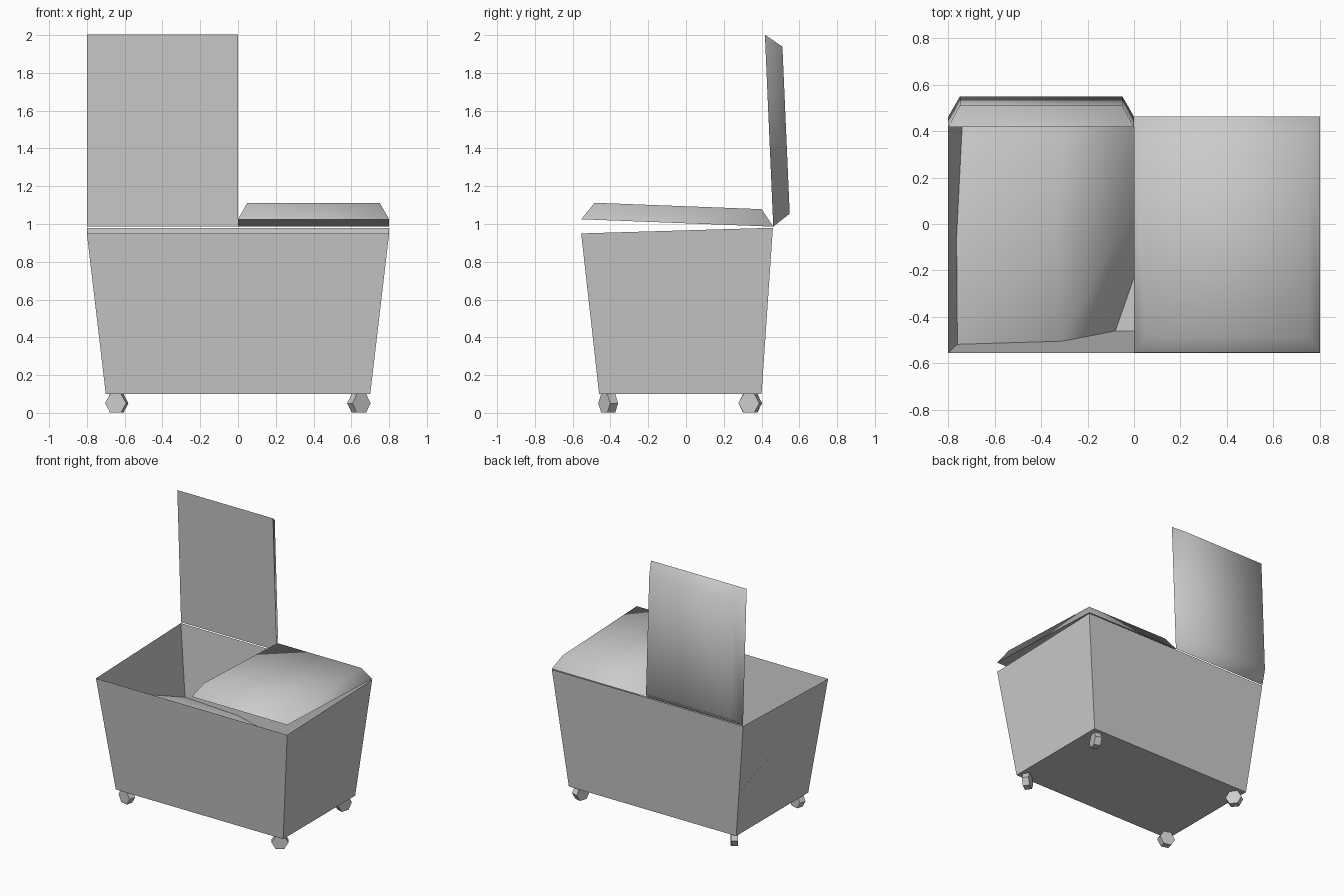
import bpy, bmesh
from math import sin, cos, radians
from mathutils import Vector, Matrix

if "Cube" in bpy.data.objects:
    bpy.data.objects.remove(bpy.data.objects["Cube"], do_unlink=True)

grey = bpy.data.materials.new("plain grey")
grey.use_nodes = True
grey.diffuse_color = (0.6, 0.6, 0.6, 1)
grey.node_tree.nodes["Principled BSDF"].inputs["Base Color"].default_value = (0.6, 0.6, 0.6, 1)


def finish(bm, name, smooth=None):
    """Turn a bmesh into a grey object, smooth below the given angle."""
    mesh = bpy.data.meshes.new(name)
    bm.to_mesh(mesh)
    bm.free()
    mesh.materials.append(grey)
    obj = bpy.data.objects.new(name, mesh)
    bpy.context.collection.objects.link(obj)
    if smooth:
        bpy.ops.object.select_all(action="DESELECT")
        obj.select_set(True)
        bpy.context.view_layer.objects.active = obj
        bpy.ops.object.shade_smooth_by_angle(angle=radians(smooth))
    return obj


def loft(bm, low, high):
    """Join two matching loops with side faces."""
    for i in range(len(low)):
        j = (i + 1) % len(low)
        bm.faces.new((low[i], low[j], high[j], high[i]))


# Open bin with flared walls
FLOOR = 0.1
bm = bmesh.new()
base = [bm.verts.new((x, y, FLOOR)) for x, y in
        ((-0.7, -0.46), (0.7, -0.46), (0.7, 0.4), (-0.7, 0.4))]
rim = [bm.verts.new(p) for p in
       ((-0.8, -0.555, 0.95), (0.8, -0.555, 0.95), (0.8, 0.46, 0.98), (-0.8, 0.46, 0.98))]
loft(bm, base, rim)
bm.faces.new(base[::-1])
finish(bm, "bin_body")


# Two hinged lids, flat below with a chamfered top
def lid(name, x0, x1, degrees):
    a = radians(degrees)
    along = Vector((0, -cos(a), sin(a)))
    up = Vector((0, sin(a), cos(a)))
    hinge = Vector((0, 0.462, 0.986))
    bm = bmesh.new()

    def ring(inset, s0, s1, h):
        return [bm.verts.new(hinge + along * s + up * h + Vector((x, 0, 0)))
                for x, s in ((x0 + inset, s1), (x1 - inset, s1),
                             (x1 - inset, s0), (x0 + inset, s0))]
    under = ring(0, 0, 1.017, 0)
    top = ring(0.05, 0.065, 0.95, 0.09)
    loft(bm, under, top)
    bm.faces.new(under[::-1])
    bm.faces.new(top)
    finish(bm, name, 75)


lid("closed_lid", 0, 0.8, 2.2)
lid("open_lid", -0.8, 0, 87.5)


# Heap of contents sloping down to the floor
def wall_x(z):
    return -0.7 - 0.1 * (z - FLOOR) / 0.86


def front_y(z):
    return -0.46 - 0.095 * (z - FLOOR) / 0.85


def back_y(z):
    return 0.4 + 0.06 * (z - FLOOR) / 0.88


rows = (
    (front_y, ((None, 0.62), (-0.31, 0.5), (-0.19, 0.3), (-0.08, FLOOR))),
    (lambda z: -0.06, ((None, 0.65), (-0.33, 0.6), (-0.08, 0.42), (0.06, FLOOR))),
    (back_y, ((None, 0.45), (-0.3, 0.43), (0.02, 0.36), (0.23, FLOOR))),
)
bm = bmesh.new()
grid = [[bm.verts.new((wall_x(z) if x is None else x, y_at(z), z)) for x, z in row]
        for y_at, row in rows]
for lower, upper in zip(grid, grid[1:]):
    for i in range(3):
        bm.faces.new((lower[i], lower[i + 1], upper[i + 1], upper[i]))
finish(bm, "contents_heap", 80)

# Six-sided casters, each swivelled its own way
casters = (
    ("front_left_caster", 0.64, -0.412, (0.55, -0.83, 0)),
    ("front_right_caster", -0.642, -0.412, (-0.25, -0.97, 0)),
    ("back_left_caster", 0.64, 0.34, (0.95, -0.3, 0)),
    ("back_right_caster", -0.642, 0.34, (0.8, 0.6, 0)),
)
for name, x, y, axis in casters:
    axle = Vector(axis).normalized()
    side = Vector((0, 0, 1)).cross(axle)
    turn = Matrix((side, (0, 0, 1), -axle)).transposed().to_4x4()
    bm = bmesh.new()
    bmesh.ops.create_cone(bm, cap_ends=True, segments=6, radius1=0.058, radius2=0.058,
                          depth=0.05, matrix=Matrix.Translation((x, y, 0.051)) @ turn
                          @ Matrix.Rotation(radians(30), 4, "Z"))
    bmesh.ops.recalc_face_normals(bm, faces=bm.faces)
    finish(bm, name)
